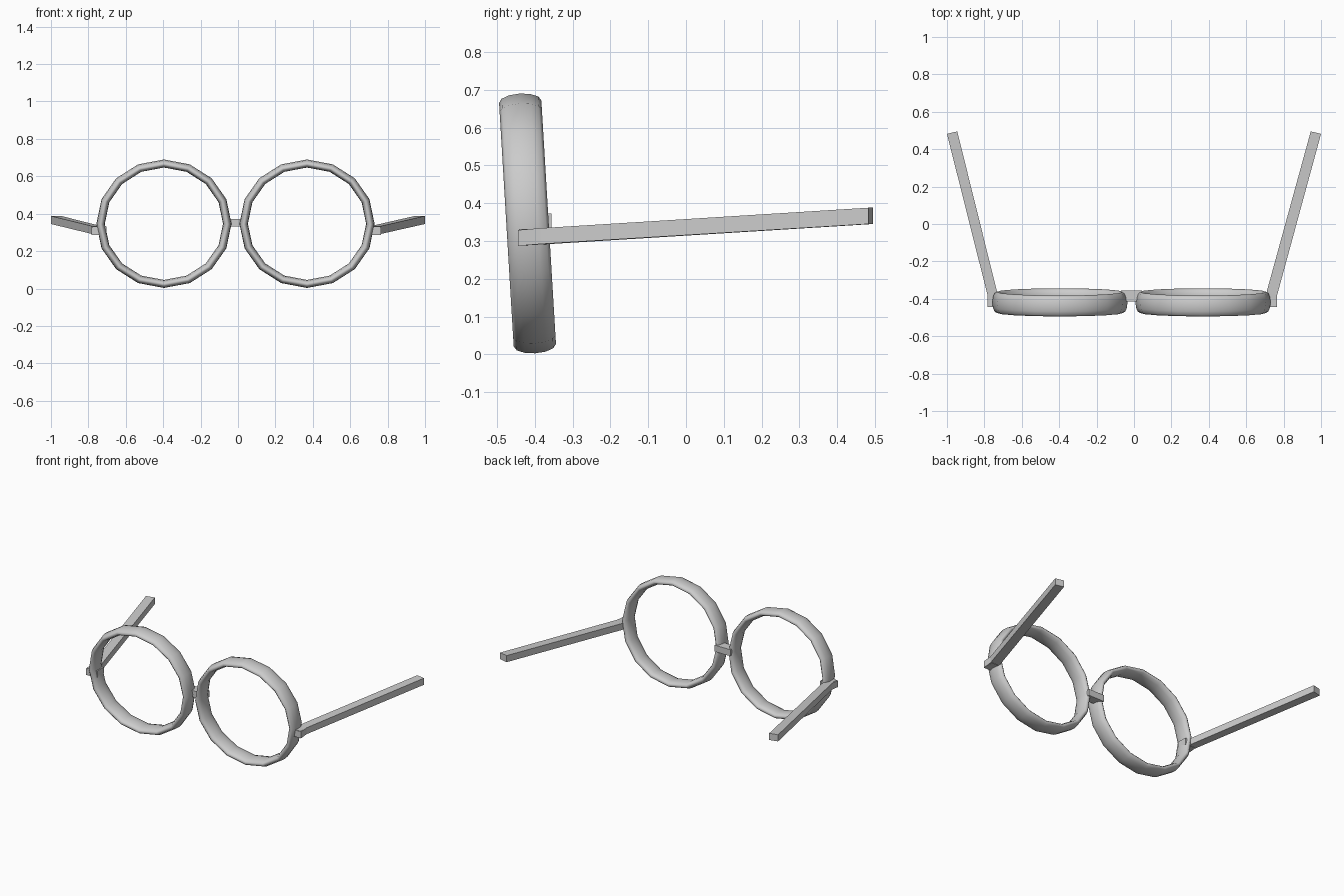
import bpy, bmesh
from math import pi, sin, cos
from mathutils import Matrix, Vector

if "Cube" in bpy.data.objects:
    bpy.data.objects.remove(bpy.data.objects["Cube"])


def make(name, bm, smooth=False):
    bmesh.ops.recalc_face_normals(bm, faces=bm.faces)
    for f in bm.faces:
        f.smooth = smooth
    mesh = bpy.data.meshes.new(name)
    bm.to_mesh(mesh)
    bm.free()
    ob = bpy.data.objects.new(name, mesh)
    bpy.context.collection.objects.link(ob)
    return ob


def loft(name, rings, closed=False, smooth=False):
    """Skin a list of equal-length rings of points."""
    bm = bmesh.new()
    vs = [[bm.verts.new(p) for p in r] for r in rings]
    n, m = len(vs), len(vs[0])
    for i in range(n if closed else n - 1):
        a, b = vs[i], vs[(i + 1) % n]
        for j in range(m):
            k = (j + 1) % m
            bm.faces.new((a[j], a[k], b[k], b[j]))
    if not closed:
        bm.faces.new(vs[0])
        bm.faces.new(vs[-1])
    return make(name, bm, smooth)


def rect(p, q, z0, z1):
    """Upright rectangular section between two plan points."""
    return [(*p, z0), (*q, z0), (*q, z1), (*p, z1)]


# Rims: 16-sided rings, deep elliptical section, slightly tilted forward
def rim(name, cx):
    tilt = Matrix.Rotation(0.06, 3, 'X')
    rings = []
    for i in range(16):
        a = 2 * pi * i / 16
        ring = []
        for j in range(12):
            b = 2 * pi * j / 12
            r = 0.3225 + 0.0215 * cos(b)
            v = tilt @ Vector((1.05 * r * cos(a), 0.056 * sin(b), r * sin(a)))
            ring.append(v + Vector((cx, -0.419, 0.3465)))
        rings.append(ring)
    return loft(name, rings, closed=True, smooth=True)


rim("left_rim", -0.396)
rim("right_rim", 0.369)

# Bridge between the rims
loft("bridge", [rect((x, -0.414), (x, -0.355), 0.331, 0.373) for x in (-0.07, 0.043)])

# Temples: short straight front, then splayed and rising to the back
for side, s, outer, inner in (("left", -1, 0.782, 0.733), ("right", 1, 0.764, 0.71)):
    loft(side + "_temple", [
        rect((s * inner, -0.444), (s * outer, -0.444), 0.287, 0.329),
        rect((s * inner, -0.36), (s * outer, -0.385), 0.292, 0.334),
        rect((s * 0.945, 0.495), (s * 1.0, 0.482), 0.345, 0.388)])

# Hinge block passing through the left and right rim sides
for side, x0, x1 in (("left", -0.775, -0.703), ("right", 0.695, 0.76)):
    loft(side + "_hinge", [rect((x, -0.442), (x, -0.375), 0.29, 0.332) for x in (x0, x1)])
